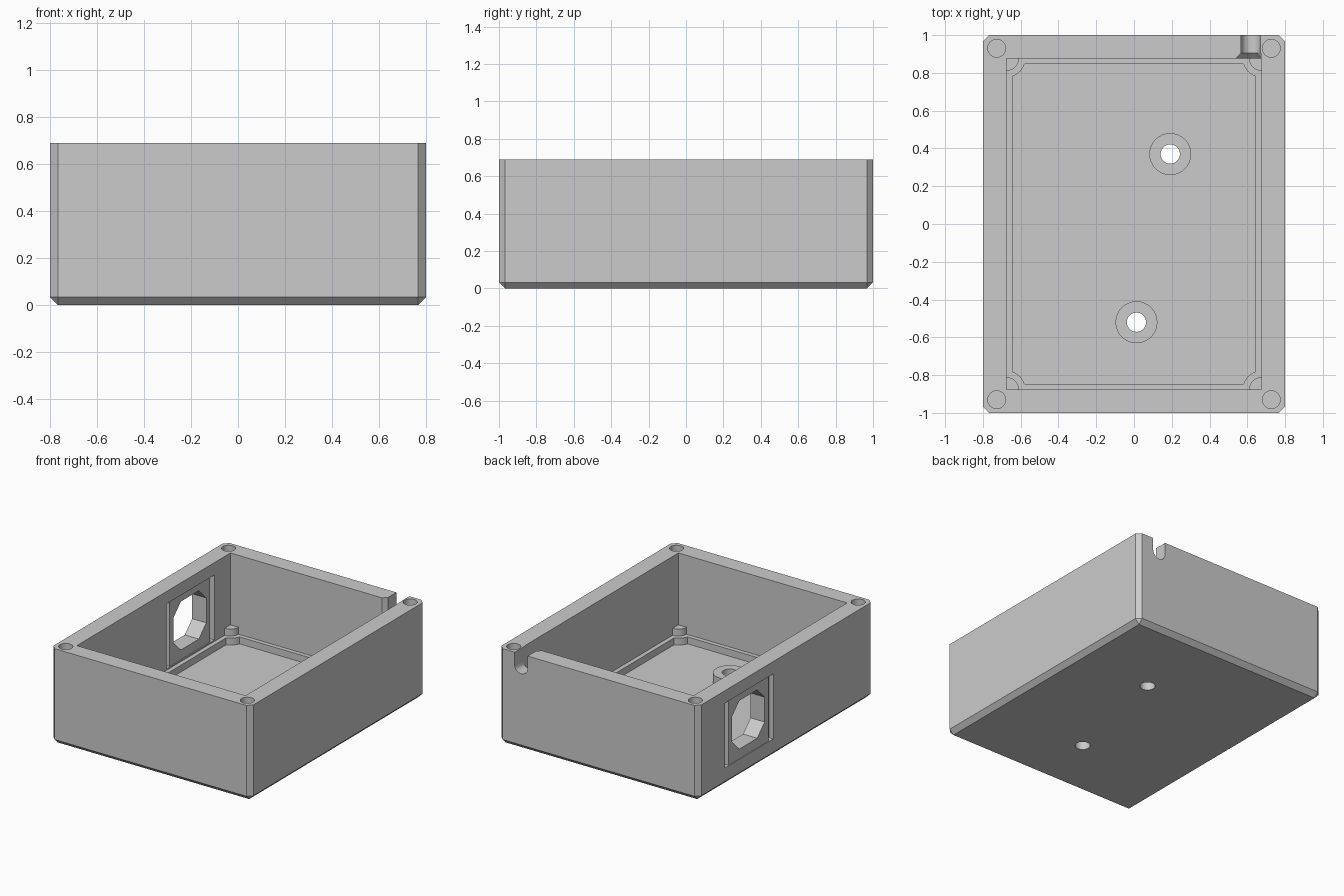
import bpy, bmesh, math

if "Cube" in bpy.data.objects:
    bpy.data.objects.remove(bpy.data.objects["Cube"])

grey = bpy.data.materials.new("mid_grey")
grey.diffuse_color = (0.6, 0.6, 0.6, 1)
grey.use_nodes = True
grey.node_tree.nodes["Principled BSDF"].inputs["Base Color"].default_value = grey.diffuse_color

HX, HY, H = 0.8, 1.0, 0.69            # outer half sizes and height
IX, IY = 0.675, 0.877                 # cavity half sizes
FLOOR, LEDGE, POST, BOSS = 0.07, 0.12, 0.17, 0.14
TOP = H + 0.1


def make_object(name, bm):
    bmesh.ops.recalc_face_normals(bm, faces=bm.faces)
    mesh = bpy.data.meshes.new(name)
    bm.to_mesh(mesh)
    bm.free()
    mesh.materials.append(grey)
    ob = bpy.data.objects.new(name, mesh)
    bpy.context.collection.objects.link(ob)
    return ob


def loft(name, rings):
    """Closed solid through rings of equal point count."""
    bm = bmesh.new()
    loops = [[bm.verts.new(p) for p in ring] for ring in rings]
    n = len(loops[0])
    for a, b in zip(loops, loops[1:]):
        for i in range(n):
            j = (i + 1) % n
            bm.faces.new((a[i], a[j], b[j], b[i]))
    bm.faces.new(loops[0])
    bm.faces.new(loops[-1])
    return make_object(name, bm)


def prism_z(name, pts, z0, z1):
    return loft(name, [[(x, y, z) for x, y in pts] for z in (z0, z1)])


def prism_x(name, pts, x0, x1):
    return loft(name, [[(x, y, z) for y, z in pts] for x in (x0, x1)])


def circle(cx, cy, r, n=32):
    return [(cx + r * math.cos(2 * math.pi * i / n),
             cy + r * math.sin(2 * math.pi * i / n)) for i in range(n)]


def rect(a0, a1, b0, b1):
    return [(a0, b0), (a1, b0), (a1, b1), (a0, b1)]


def notched_rect(inset, r, n=8):
    """Cavity outline, inset, with round bites taken at the corners."""
    a0 = math.asin(inset / r)
    pts = []
    for sx, sy in ((1, 1), (-1, 1), (-1, -1), (1, -1)):
        arc = []
        for i in range(n + 1):
            a = math.pi / 2 - a0 - (math.pi / 2 - 2 * a0) * i / n
            arc.append((sx * (IX - r * math.cos(a)), sy * (IY - r * math.sin(a))))
        pts += arc if sx * sy > 0 else arc[::-1]
    return pts


def boolean(target, tool, op="DIFFERENCE"):
    mod = target.modifiers.new("bool", "BOOLEAN")
    mod.operation, mod.object, mod.solver = op, tool, "EXACT"
    bpy.context.view_layer.objects.active = target
    bpy.ops.object.modifier_apply(modifier=mod.name)
    bpy.data.objects.remove(tool)


# Outer block, chamfered on the upright and bottom edges
bm = bmesh.new()
bmesh.ops.create_cube(bm, size=1)
for v in bm.verts:
    v.co = (v.co.x * 2 * HX, v.co.y * 2 * HY, (v.co.z + 0.5) * H)
edges = [e for e in bm.edges if min(v.co.z for v in e.verts) < 0.01]
bmesh.ops.bevel(bm, geom=edges, offset=0.033, segments=1, affect="EDGES")
box = make_object("enclosure_box", bm)

# Cavity in three steps: main room, corner posts, ledge around the floor
boolean(box, prism_z("room", rect(-IX, IX, -IY, IY), POST, TOP))
boolean(box, prism_z("post_level", notched_rect(0, 0.066), LEDGE, POST + 0.05))
boolean(box, prism_z("floor_level", notched_rect(0.031, 0.1), FLOOR, LEDGE + 0.02))

# Floor bosses with through holes
for cx, cy in ((0.192, 0.37), (0.013, -0.52)):
    boolean(box, prism_z("boss", circle(cx, cy, 0.111), FLOOR - 0.02, BOSS), "UNION")
    boolean(box, prism_z("boss_hole", circle(cx, cy, 0.051), -0.1, 0.3))

# Lid screw holes in the corners
for sx in (-1, 1):
    for sy in (-1, 1):
        boolean(box, prism_z("screw_hole", circle(sx * 0.727, sy * 0.93, 0.047),
                             H - 0.35, TOP))


# Cable notch in the back wall, flared on the inside
def notch_ring(y, r, n=16):
    cx, cz = 0.619, 0.6
    arc = [(cx + r * math.cos(math.pi * (1 + i / n)),
            cz + r * math.sin(math.pi * (1 + i / n))) for i in range(n + 1)]
    pts = [(cx - r, TOP)] + arc + [(cx + r, TOP)]
    return [(min(x, 0.674), y, z) for x, z in pts]


boolean(box, loft("cable_notch", [notch_ring(0.85, 0.052), notch_ring(1.1, 0.052)]))
boolean(box, loft("notch_flare", [notch_ring(0.867, 0.09), notch_ring(0.905, 0.052)]))

# Socket opening in the left wall: shallow panel and side grooves on both faces
Y0, Y1, Z0, Z1 = 0.145, 0.695, 0.13, 0.60
for x0, x1, sign in ((-0.9, -HX, 1), (-0.6, -IX, -1)):
    boolean(box, prism_x("socket_panel", rect(Y0, Y1, Z0, Z1), x0, x1 + sign * 0.006))
    for a in (Y0, Y1 - 0.045):
        boolean(box, prism_x("socket_groove", rect(a, a + 0.045, Z0, Z1),
                             x0, x1 + sign * 0.035))

# Octagonal socket hole
a0, a1, b0, b1, c = 0.235, 0.61, 0.20, 0.55, 0.085
octagon = [(a0 + c, b0), (a1 - c, b0), (a1, b0 + c), (a1, b1 - c),
           (a1 - c, b1), (a0 + c, b1), (a0, b1 - c), (a0, b0 + c)]
boolean(box, prism_x("socket_hole", octagon, -0.95, -0.55))

# Smooth the round parts, keep the edges crisp
bpy.context.view_layer.objects.active = box
box.select_set(True)
bpy.ops.object.shade_smooth_by_angle(angle=math.radians(25))
